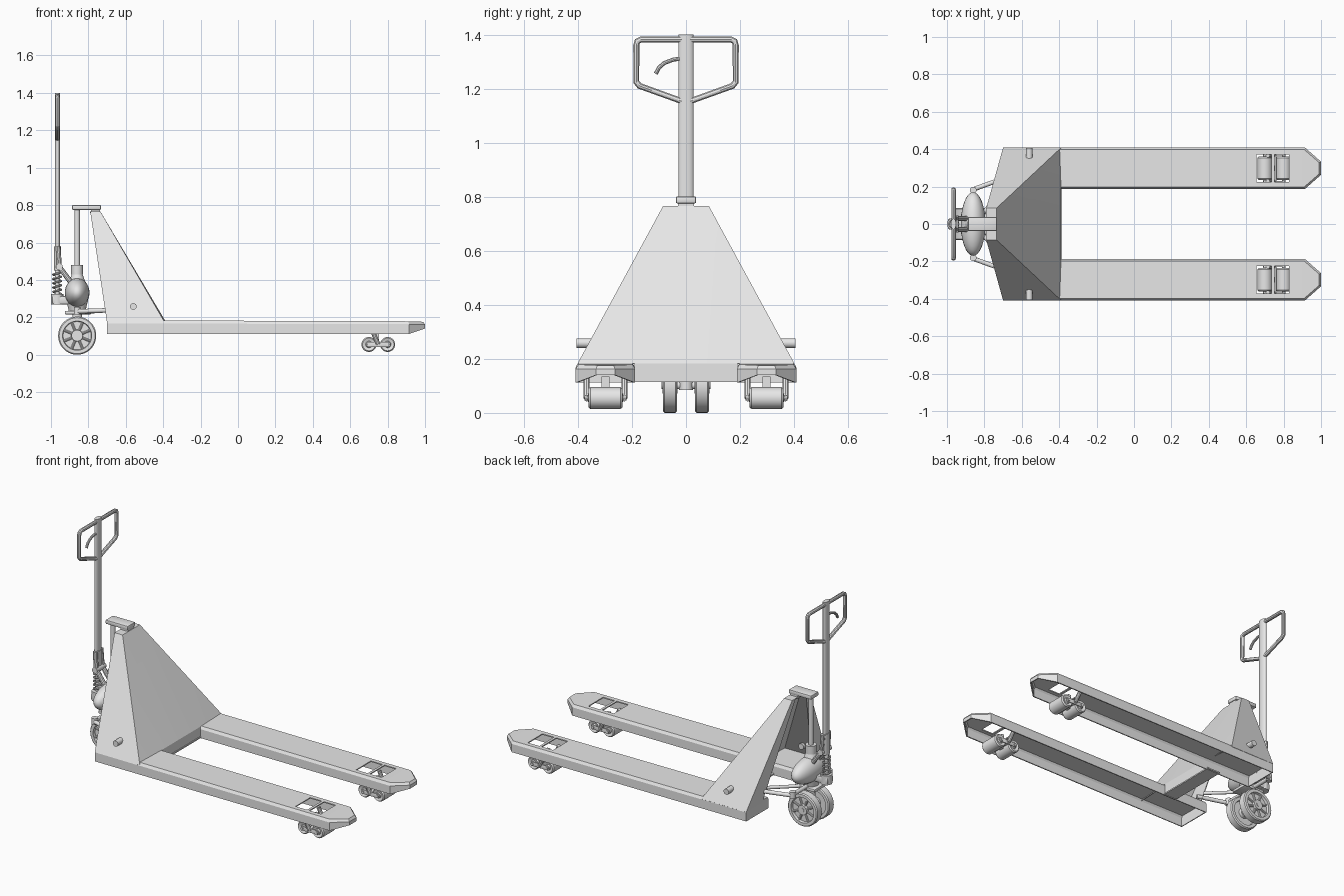
import bpy, bmesh, math
from mathutils import Vector

if "Cube" in bpy.data.objects:
    bpy.data.objects.remove(bpy.data.objects["Cube"], do_unlink=True)

GREY = bpy.data.materials.new("light_grey")
GREY.use_nodes = True
GREY.diffuse_color = (0.8, 0.8, 0.8, 1)
GREY.node_tree.nodes["Principled BSDF"].inputs["Base Color"].default_value = (0.8, 0.8, 0.8, 1)
parts = []


def finish(name, bm, recalc=True):
    if recalc:
        bmesh.ops.recalc_face_normals(bm, faces=bm.faces)
    me = bpy.data.meshes.new(name)
    bm.to_mesh(me)
    bm.free()
    me.materials.append(GREY)
    ob = bpy.data.objects.new(name, me)
    bpy.context.collection.objects.link(ob)
    parts.append(ob)
    return ob


def box(name, centre, size, bevel=0.0):
    bm = bmesh.new()
    bmesh.ops.create_cube(bm, size=1)
    for v in bm.verts:
        v.co = Vector(centre) + Vector(a * b for a, b in zip(v.co, size))
    if bevel:
        bmesh.ops.bevel(bm, geom=bm.edges[:], offset=bevel, segments=2, affect='EDGES', profile=0.5)
    return finish(name, bm)


def rod(name, a, b, r1, r2=None, squash=1.0, sides=24):
    """Round bar from a to b; squash flattens it along x."""
    a, b = Vector(a), Vector(b)
    bm = bmesh.new()
    bmesh.ops.create_cone(bm, cap_ends=True, segments=sides, radius1=r1,
                          radius2=r1 if r2 is None else r2, depth=(b - a).length)
    turn = (b - a).to_track_quat('Z', 'Y')
    for v in bm.verts:
        p = turn @ v.co
        p.x *= squash
        v.co = p + (a + b) / 2
    return finish(name, bm)


def lathe_y(name, centre, profile, steps=40):
    """Turn (radius, y) points around the y axis."""
    bm = bmesh.new()
    vs = [bm.verts.new((r, y, 0)) for r, y in profile]
    es = [bm.edges.new(p) for p in zip(vs, vs[1:])]
    bmesh.ops.spin(bm, geom=vs + es, cent=(0, 0, 0), axis=(0, 1, 0),
                   angle=math.tau, steps=steps, use_duplicate=False)
    bmesh.ops.remove_doubles(bm, verts=bm.verts, dist=0.0002)
    bmesh.ops.translate(bm, verts=bm.verts, vec=centre)
    return finish(name, bm)


def tube(name, points, radius, cyclic=False):
    cu = bpy.data.curves.new(name, 'CURVE')
    cu.dimensions = '3D'
    cu.bevel_depth, cu.bevel_resolution, cu.use_fill_caps = radius, 3, True
    sp = cu.splines.new('POLY')
    sp.points.add(len(points) - 1)
    for p, co in zip(sp.points, points):
        p.co = (*co, 1)
    sp.use_cyclic_u = cyclic
    ob = bpy.data.objects.new(name, cu)
    bpy.context.collection.objects.link(ob)
    me = bpy.data.meshes.new_from_object(ob.evaluated_get(bpy.context.evaluated_depsgraph_get()))
    bpy.data.objects.remove(ob)
    bm = bmesh.new()
    bm.from_mesh(me)
    return finish(name, bm)


def bake(ob, *helpers):
    """Apply modifiers and drop the cutters."""
    me = bpy.data.meshes.new_from_object(ob.evaluated_get(bpy.context.evaluated_depsgraph_get()))
    ob.modifiers.clear()
    ob.data = me
    for h in helpers:
        parts.remove(h)
        bpy.data.objects.remove(h)


def thicken(ob, t):
    m = ob.modifiers.new("wall", 'SOLIDIFY')
    m.thickness, m.offset = t, -1


# Forks: open-bottomed channels with pointed tips and wheel windows
def fork(name, yc):
    bm = bmesh.new()
    loops = []
    for z, tip_z, inset in ((0.112, 0.14, 0), (0.168, 0.162, 0), (0.184, 0.176, 0.01)):
        half, nose = 0.11 - inset, 0.035 - inset / 2
        outline = [(-0.70, -half, z), (0.915 - inset / 2, -half, z - 0.005 * (z > 0.15)),
                   (1.0 - inset, -nose, tip_z)]
        outline += [(x, -y, h) for x, y, h in reversed(outline)]
        loops.append([bm.verts.new((x, y + yc, h)) for x, y, h in outline])
    for lo, hi in zip(loops, loops[1:]):
        for i in range(6):
            j = (i + 1) % 6
            bm.faces.new((lo[i], lo[j], hi[j], hi[i]))
    a, b, c, d, e, f = loops[2]
    bm.faces.new((a, b, e, f))
    bm.faces.new((b, c, d, e))
    ob = finish(name, bm, recalc=False)
    thicken(ob, 0.008)
    cutters = []
    for x in (0.695, 0.79):
        cut = box("window_cutter", (x, yc, 0.19), (0.08, 0.145, 0.08))
        cut.hide_render = True
        m = ob.modifiers.new("window", 'BOOLEAN')
        m.operation, m.object, m.solver = 'DIFFERENCE', cut, 'EXACT'
        cutters.append(cut)
    bake(ob, *cutters)


# Load wheels: tandem rollers on side plates with a link up into the fork
def bogie(tag, yc):
    for i, x in enumerate((0.70, 0.80)):
        lathe_y(f"{tag}_roller_{i}", (x, yc, 0.055),
                [(0, -0.064), (0.014, -0.064), (0.018, -0.058), (0.034, -0.063), (0.04, -0.056),
                 (0.04, 0.056), (0.034, 0.063), (0.018, 0.058), (0.014, 0.064), (0, 0.064)], 28)
        rod(f"{tag}_roller_axle_{i}", (x, yc - 0.078, 0.055), (x, yc + 0.078, 0.055), 0.009, sides=12)
    for s in (-1, 1):
        y = yc + s * 0.07
        box(f"{tag}_bogie_plate", (0.75, y, 0.055), (0.115, 0.006, 0.026), 0.002)
        rod(f"{tag}_bogie_link", (0.75, y, 0.055), (0.715, y, 0.135), 0.012, sides=10)
    rod(f"{tag}_bogie_pivot", (0.75, yc - 0.075, 0.06), (0.75, yc + 0.075, 0.06), 0.012, sides=12)
    box(f"{tag}_bogie_arm", (0.745, yc, 0.09), (0.02, 0.03, 0.09))


for tag, s in (("left", 1), ("right", -1)):
    fork(f"{tag}_fork", s * 0.298)
    bogie(tag, s * 0.298)

# Upright body: folded sheet with sloping sides, front panel and back flanges
bm = bmesh.new()
pts = {}
for s in (1, -1):
    for key, co in dict(a=(-0.70, 0.408, 0.17), b=(-0.39, 0.408, 0.17), c=(-0.39, 0.19, 0.183),
                        d=(-0.39, 0.19, 0.115), t=(-0.79, 0.085, 0.765), u=(-0.735, 0.085, 0.765),
                        v=(-0.735, 0.035, 0.765), f=(-0.70, 0.25, 0.17), g=(-0.79, 0.05, 0.765),
                        w=(-0.79, 0.035, 0.765)).items():
        pts[key, s] = bm.verts.new((co[0], co[1] * s, co[2]))
for s in (1, -1):
    for face in ("abut", "bcu", "cvu", "afgt", "tuvwg"):
        bm.faces.new([pts[k, s] for k in face])
for face in ("vc", "cd", "vw"):
    p, q = face
    bm.faces.new((pts[p, 1], pts[q, 1], pts[q, -1], pts[p, -1]))
body = finish("body_shell", bm)
thicken(body, 0.006)
bake(body)

box("cross_plate", (-0.43, 0, 0.119), (0.09, 0.40, 0.008))
box("top_bracket", (-0.81, 0, 0.788), (0.155, 0.075, 0.026), 0.006)
box("bracket_neck", (-0.762, 0, 0.768), (0.05, 0.06, 0.03))
for s in (1, -1):
    rod("side_pin", (-0.56, s * 0.33, 0.258), (-0.56, s * 0.405, 0.258), 0.018)

# Steering wheels: rim, thin web, hub and raised spokes
for s in (1, -1):
    y = s * 0.059
    lathe_y("steer_wheel", (-0.86, y, 0.102),
            [(0, -0.028), (0.03, -0.028), (0.032, -0.01), (0.075, -0.01), (0.078, -0.026),
             (0.096, -0.026), (0.102, -0.02), (0.102, 0.02), (0.096, 0.026), (0.078, 0.026),
             (0.075, 0.01), (0.032, 0.01), (0.03, 0.028), (0, 0.028)])
    for i in range(8):
        a = math.tau * (i + 0.5) / 8
        c, n = math.cos(a), math.sin(a)
        tube("wheel_spoke", [(-0.86 + c * r, y + s * 0.011, 0.102 + n * r) for r in (0.025, 0.08)], 0.007)
rod("steer_axle", (-0.86, -0.09, 0.102), (-0.86, 0.09, 0.102), 0.014)
rod("king_pin", (-0.86, 0, 0.085), (-0.86, 0, 0.26), 0.026)
box("steer_plate", (-0.855, 0, 0.225), (0.14, 0.11, 0.018), 0.004)

# Pull linkage from the pump base to the body
rod("linkage_bar", (-0.86, -0.19, 0.235), (-0.86, 0.19, 0.235), 0.012)
for s in (1, -1):
    rod("linkage_bolt", (-0.86, s * 0.18, 0.215), (-0.86, s * 0.18, 0.255), 0.018)
    rod("linkage_rod", (-0.86, s * 0.185, 0.232), (-0.68, s * 0.25, 0.238), 0.012)
    rod("linkage_strap", (-0.83, s * 0.03, 0.225), (-0.69, s * 0.2, 0.24), 0.01)

# Hydraulic pump: lens-shaped housing, collar and lifting piston
bm = bmesh.new()
bmesh.ops.create_uvsphere(bm, u_segments=32, v_segments=16, radius=1)
for v in bm.verts:
    v.co = (-0.86 + v.co.x * 0.066, v.co.y * 0.17, 0.332 + v.co.z * 0.078)
finish("pump_housing", bm)
rod("pump_base", (-0.86, 0, 0.235), (-0.86, 0, 0.30), 0.045, 0.06)
rod("pump_shoulder", (-0.86, 0, 0.36), (-0.86, 0, 0.44), 0.055, 0.025)
rod("piston_collar", (-0.86, 0, 0.43), (-0.86, 0, 0.48), 0.032)
rod("lift_piston", (-0.86, 0, 0.44), (-0.86, 0, 0.78), 0.015)

# Pump plunger: seat, coil spring and rocker
box("plunger_seat", (-0.945, 0, 0.292), (0.10, 0.06, 0.045), 0.01)
rod("plunger_foot", (-0.967, 0, 0.268), (-0.967, 0, 0.325), 0.033)
rod("plunger", (-0.967, 0, 0.31), (-0.967, 0, 0.47), 0.012)
tube("coil_spring", [(-0.967 + 0.022 * math.cos(i * math.tau / 14), 0.022 * math.sin(i * math.tau / 14),
                      0.325 + 0.115 * i / 70) for i in range(71)], 0.005)
rod("rocker_pin", (-0.955, -0.045, 0.47), (-0.955, 0.045, 0.47), 0.018)
for s in (1, -1):
    tube("rocker_arm", [(-0.963, s * 0.028, 0.58), (-0.955, s * 0.03, 0.47), (-0.885, s * 0.03, 0.375)], 0.014)

# Handle: flattened shaft, grip loop and release lever
rod("handle_socket", (-0.965, 0, 0.45), (-0.965, 0, 0.58), 0.03, 0.03, 0.6)
rod("handle_shaft", (-0.965, 0, 0.56), (-0.965, 0, 1.40), 0.028, None, 0.5)
half = [(0, 1.382), (0.165, 1.382), (0.18, 1.375), (0.184, 1.36), (0.184, 1.225), (0.172, 1.21), (0, 1.148)]
loop = half + [(-y, z) for y, z in half[-2:0:-1]]
tube("grip_loop", [(-0.965, y, z) for y, z in loop], 0.012, True)
tube("release_lever", [(-0.965, y, z) for y, z in
                       ((0, 1.312), (-0.045, 1.308), (-0.08, 1.295), (-0.10, 1.278), (-0.112, 1.255))], 0.008)

# Smooth the round parts, keep the folds sharp
bpy.ops.object.select_all(action='DESELECT')
for ob in parts:
    ob.select_set(True)
bpy.context.view_layer.objects.active = parts[0]
bpy.ops.object.shade_smooth_by_angle(angle=math.radians(30))
